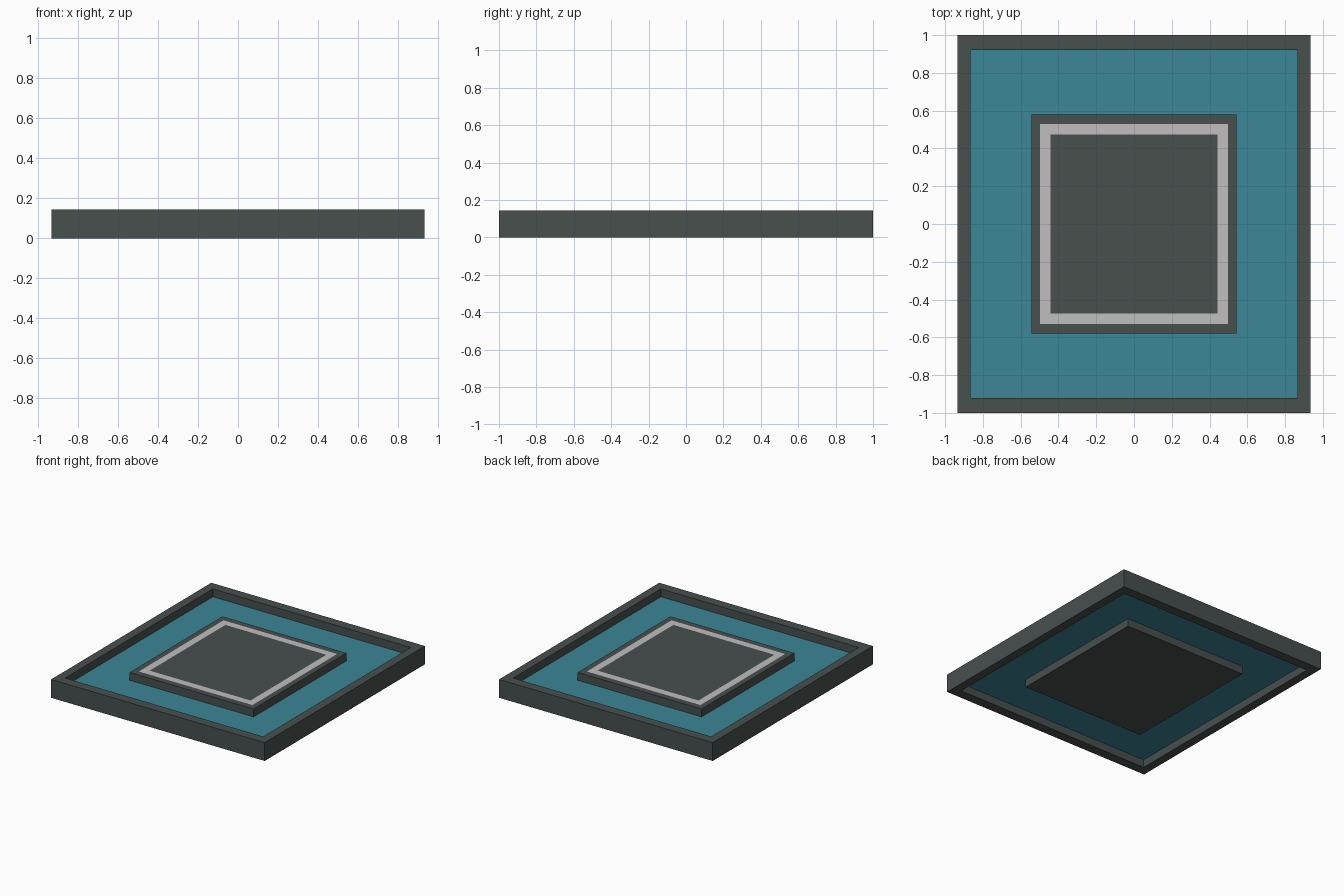
import bpy, bmesh

if "Cube" in bpy.data.objects:
    bpy.data.objects.remove(bpy.data.objects["Cube"])

H = 0.145                       # overall height
OUTER = (0.934, 1.0)            # half sizes (x, y)
INNER = (0.865, 0.922)
BLOCK = (0.542, 0.579)
LINE_OUT = (0.497, 0.529)
LINE_IN = (0.441, 0.473)


def material(name, rgb):
    m = bpy.data.materials.new(name)
    m.diffuse_color = (*rgb, 1.0)
    m.use_nodes = True
    m.node_tree.nodes["Principled BSDF"].inputs["Base Color"].default_value = m.diffuse_color
    return m


dark = material("dark_grey", (0.063, 0.080, 0.076))
teal = material("teal", (0.045, 0.238, 0.305))
pale = material("pale_grey", (0.533, 0.509, 0.527))


def rect(bm, half, z):
    x, y = half
    return [bm.verts.new((sx * x, sy * y, z))
            for sx, sy in ((-1, -1), (1, -1), (1, 1), (-1, 1))]


def bridge(bm, a, b, mat=0):
    for i in range(4):
        j = (i + 1) % 4
        bm.faces.new((a[i], a[j], b[j], b[i])).material_index = mat


def finish(name, bm, mats):
    bmesh.ops.recalc_face_normals(bm, faces=bm.faces)
    me = bpy.data.meshes.new(name)
    bm.to_mesh(me)
    bm.free()
    for m in mats:
        me.materials.append(m)
    ob = bpy.data.objects.new(name, me)
    bpy.context.collection.objects.link(ob)
    return ob


def ring(name, outer, inner, z0, z1, mat):
    """Rectangular ring with a rectangular section."""
    bm = bmesh.new()
    loops = [rect(bm, outer, z0), rect(bm, outer, z1),
             rect(bm, inner, z1), rect(bm, inner, z0)]
    for k in range(4):
        bridge(bm, loops[k], loops[(k + 1) % 4])
    return finish(name, bm, [mat])


# raised border and the thin sheet it holds
ring("outer_frame", OUTER, INNER, 0.0, H, dark)
ring("teal_panel", INNER, BLOCK, 0.0625, 0.0825, teal)

# centre block with a pale outline set flush in its top
bm = bmesh.new()
loops = [rect(bm, BLOCK, 0.0), rect(bm, BLOCK, H),
         rect(bm, LINE_OUT, H), rect(bm, LINE_IN, H)]
bm.faces.new(loops[0])
bm.faces.new(loops[3])
for k, mat in enumerate((0, 0, 1)):
    bridge(bm, loops[k], loops[k + 1], mat)
finish("centre_block", bm, [dark, pale])
